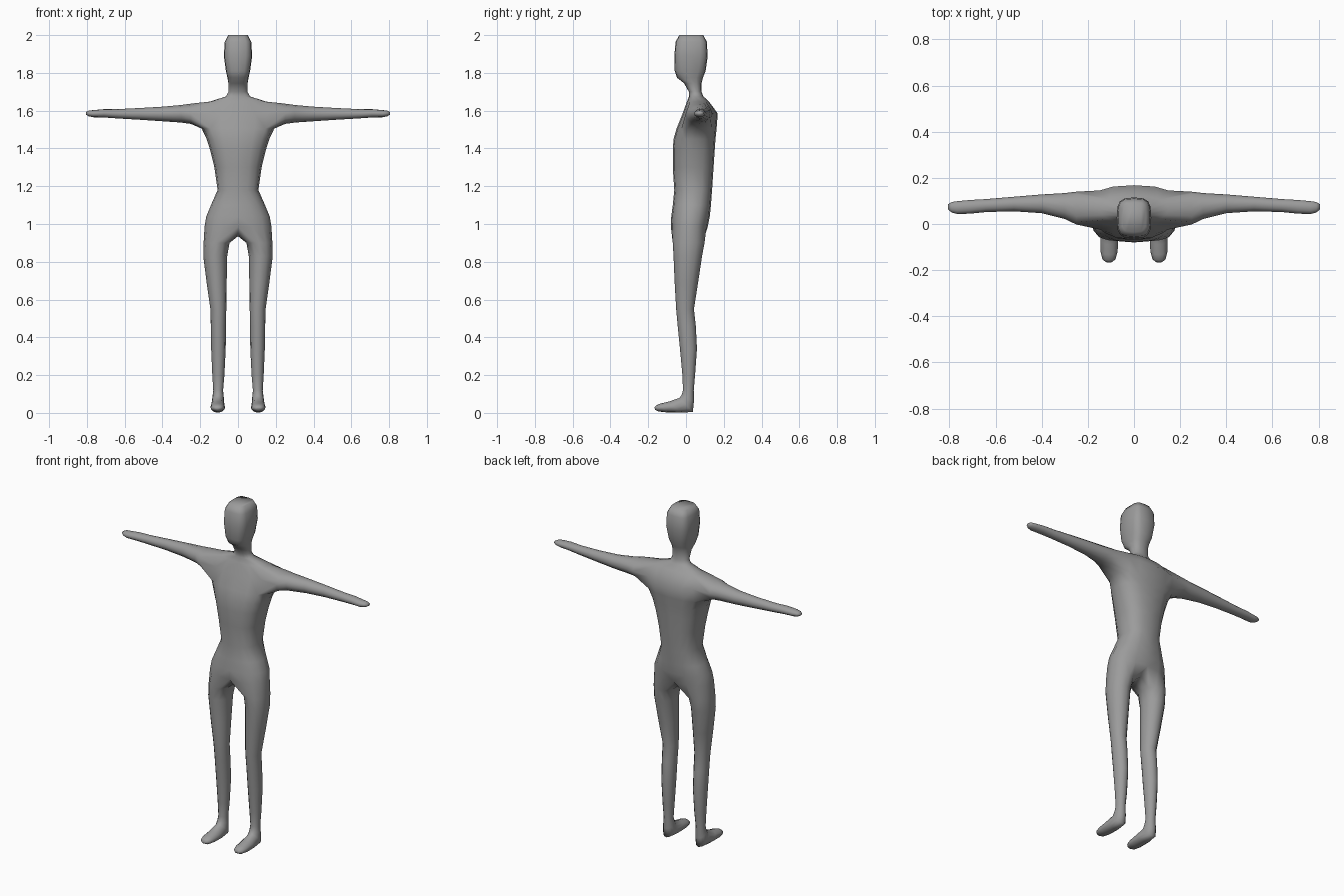
import bpy, bmesh
from math import sin, cos, pi, radians

grey = bpy.data.materials.new("plain grey")
grey.diffuse_color = (0.33, 0.33, 0.33, 1)

bm = bmesh.new()


def power(v, p):
    return (abs(v) ** p) * (1 if v >= 0 else -1)


def bridge(a, b, closed=True):
    n = len(a)
    for i in range(n if closed else n - 1):
        j = (i + 1) % n
        bm.faces.new((a[i], a[j], b[j], b[i]))


def loft(start, rings):
    """Carry a closed loop through rings and cap the end."""
    for ring in rings:
        nxt = [bm.verts.new(p) for p in ring]
        bridge(start, nxt)
        start = nxt
    bm.faces.new(start)


# Head, neck and torso half rings: z, half width, front y, back y, roundness
trunk = [
    (2.00, .052, -.035, .092, .55), (1.965, .070, -.055, .110, .55),
    (1.89, .075, -.062, .115, .60), (1.81, .064, -.060, .104, .65),
    (1.775, .056, -.048, .090, .75), (1.745, .051, -.010, .082, .85),
    (1.70, .050, .015, .082, .9), (1.675, .064, .016, .092, .9),
    (1.648, .150, .005, .122, .9), (1.585, .195, -.018, .168, .8),
    (1.505, .192, -.050, .162, .8), (1.45, .166, -.066, .156, .8),
    (1.39, .147, -.070, .152, .8), (1.30, .125, -.070, .146, .8),
    (1.18, .108, -.062, .138, .8), (1.10, .143, -.070, .132, .85),
    (1.04, .168, -.078, .126, .85), (.985, .177, -.080, .115, .85),
]
COLS = 9
rows = []
for z, w, yf, yb, p in trunk:
    mid, half = (yf + yb) / 2, (yb - yf) / 2
    row = []
    for i in range(COLS):
        a = -pi / 2 + pi * i / (COLS - 1)
        x = 0 if i in (0, COLS - 1) else w * cos(a) ** p
        row.append(bm.verts.new((x, mid + half * power(sin(a), p), z)))
    rows.append(row)

# Skin the trunk, leaving an opening at the shoulder
S = 8
for r in range(len(rows) - 1):
    for c in range(COLS - 1):
        if r in (S, S + 1) and 2 <= c < 6:
            continue
        bm.faces.new((rows[r][c], rows[r][c + 1], rows[r + 1][c + 1], rows[r + 1][c]))
bm.faces.new(rows[0])

# Arm and hand: x, low z, high z, front y, back y
arm = [
    (.25, 1.530, 1.637, -.002, .140), (.30, 1.537, 1.630, .022, .134),
    (.40, 1.544, 1.621, .047, .128), (.52, 1.552, 1.614, .055, .118),
    (.64, 1.559, 1.608, .052, .108), (.71, 1.564, 1.608, .045, .104),
    (.765, 1.565, 1.603, .043, .099), (.79, 1.570, 1.600, .050, .095),
    (.805, 1.579, 1.592, .062, .086),
]


def arm_ring(x, zl, zh, yf, yb):
    angles = [radians(150 - 30 * i) for i in range(12)]
    return [(x, (yf + yb) / 2 + (yb - yf) / 2 * cos(a),
             (zl + zh) / 2 + (zh - zl) / 2 * sin(a)) for a in angles]


opening = (rows[S][2:7] + [rows[S + 1][6]] + rows[S + 2][6:1:-1] + [rows[S + 1][2]])
loft(opening, [arm_ring(*a) for a in arm])

# Leg and foot: inner x, outer x, front point (y, z), back point (y, z)
leg = [
    (.045, .182, -.070, .90, .098, .90), (.057, .184, -.066, .83, .085, .83),
    (.060, .166, -.060, .69, .064, .69), (.062, .146, -.052, .55, .042, .55),
    (.064, .144, -.044, .46, .052, .46), (.065, .142, -.032, .34, .058, .34),
    (.072, .136, -.019, .20, .048, .20), (.079, .131, -.016, .12, .041, .12),
    (.075, .136, -.022, .097, .042, .06), (.072, .141, -.034, .080, .036, .005),
    (.068, .146, -.090, .060, -.030, .001), (.071, .145, -.133, .050, -.105, .003),
    (.080, .137, -.157, .041, -.148, .008), (.095, .122, -.166, .030, -.165, .017),
]


def leg_ring(xi, xo, yf, zf, yb, zb):
    ring = []
    for i in range(12):
        a = radians(30 * (i - 4))
        t = (1 + sin(a)) / 2
        ring.append(((xi + xo) / 2 + (xo - xi) / 2 * cos(a),
                     yf + (yb - yf) * t, zf + (zb - zf) * t))
    return ring


crotch = [bm.verts.new((0, y, z)) for y, z in ((.06, .945), (.015, .935), (-.035, .942))]
loft(rows[-1] + crotch, [leg_ring(*l) for l in leg])

# Mirror to the other side and weld along the middle
bmesh.ops.mirror(bm, geom=bm.verts[:] + bm.edges[:] + bm.faces[:], axis='X', merge_dist=.0005)
bmesh.ops.remove_doubles(bm, verts=bm.verts[:], dist=.0002)
bmesh.ops.recalc_face_normals(bm, faces=bm.faces[:])
for f in bm.faces:
    f.smooth = True

mesh = bpy.data.meshes.new("figure_body")
bm.to_mesh(mesh)
bm.free()
mesh.materials.append(grey)
body = bpy.data.objects.new("figure_body", mesh)
bpy.context.collection.objects.link(body)
